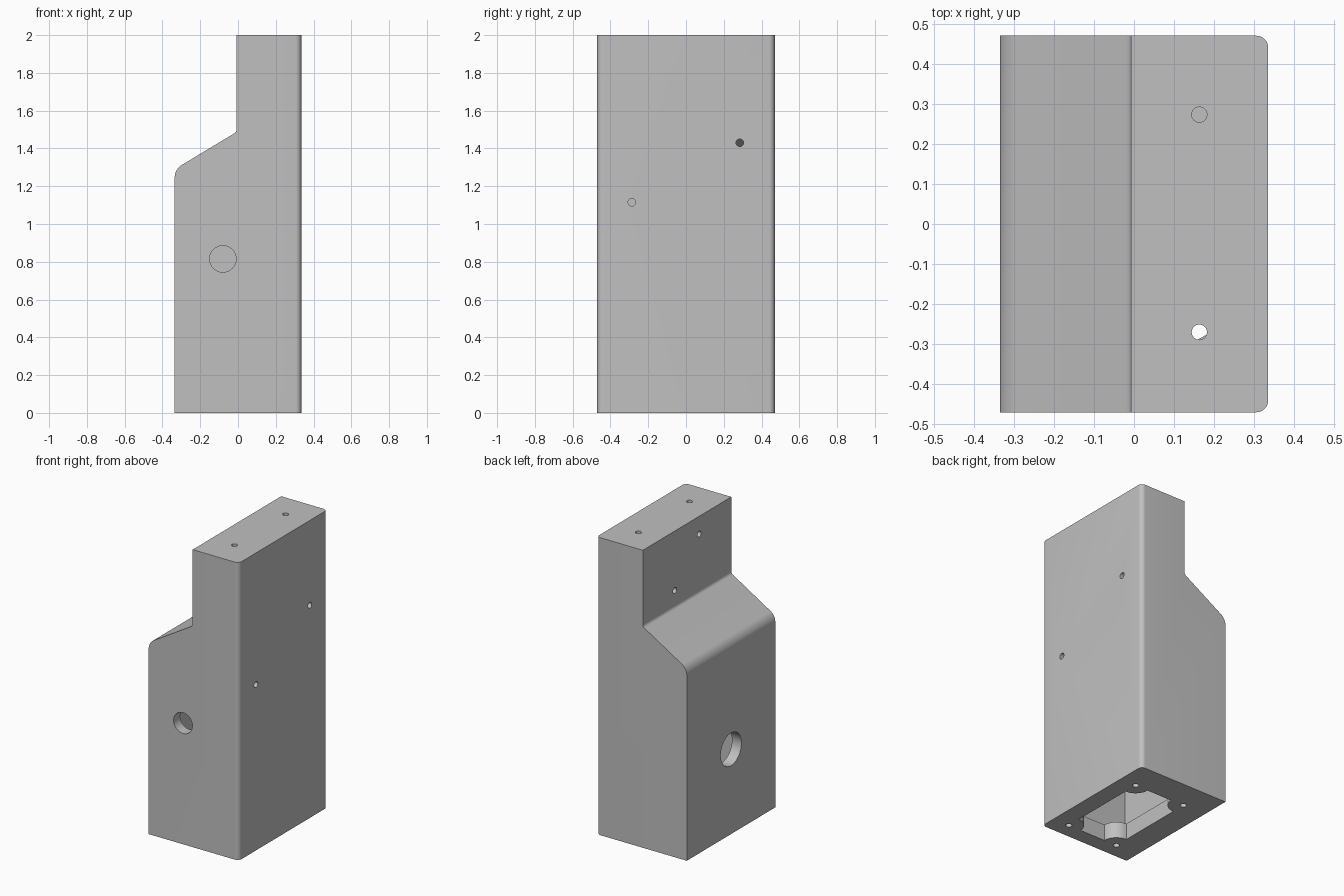
import bpy, bmesh, math
from mathutils import Matrix, Vector

if "Cube" in bpy.data.objects:
    bpy.data.objects.remove(bpy.data.objects["Cube"])

grey = bpy.data.materials.new("light_grey")
grey.diffuse_color = (0.53, 0.53, 0.53, 1)
grey.use_nodes = True
grey.node_tree.nodes["Principled BSDF"].inputs["Base Color"].default_value = grey.diffuse_color


def prism(name, points, axis, lo, hi):
    """Extrude a 2D outline along y (outline in x,z) or z (outline in x,y)."""
    bm = bmesh.new()
    place = (lambda a, b: (a, lo, b)) if axis == "y" else (lambda a, b: (a, b, lo))
    face = bm.faces.new([bm.verts.new(place(a, b)) for a, b in points])
    out = bmesh.ops.extrude_face_region(bm, geom=[face])
    step = Vector((0, hi - lo, 0)) if axis == "y" else Vector((0, 0, hi - lo))
    bmesh.ops.translate(bm, vec=step, verts=[v for v in out["geom"] if isinstance(v, bmesh.types.BMVert)])
    bmesh.ops.recalc_face_normals(bm, faces=bm.faces)
    return finish(name, bm)


def drill(name, start, end, radius, sides=32):
    """Cylinder cutter between two points."""
    a, b = Vector(start), Vector(end)
    rot = (b - a).to_track_quat("Z", "Y").to_matrix().to_4x4()
    bm = bmesh.new()
    bmesh.ops.create_cone(bm, cap_ends=True, segments=sides, radius1=radius, radius2=radius,
                          depth=(b - a).length, matrix=Matrix.Translation((a + b) / 2) @ rot)
    return finish(name, bm)


def finish(name, bm):
    me = bpy.data.meshes.new(name)
    bm.to_mesh(me)
    bm.free()
    ob = bpy.data.objects.new(name, me)
    me.materials.append(grey)
    bpy.context.collection.objects.link(ob)
    return ob


def round_edges(ob, test, radius, segments):
    """Bevel the edges whose two end points pass the test."""
    bm = bmesh.new()
    bm.from_mesh(ob.data)
    edges = [e for e in bm.edges if all(test(v.co) for v in e.verts)]
    bmesh.ops.bevel(bm, geom=edges, offset=radius, offset_type="OFFSET",
                    segments=segments, profile=0.5, affect="EDGES")
    bm.to_mesh(ob.data)
    bm.free()


# Outer housing: stepped profile with a sloped shoulder
W, D, T = 0.335, 0.47, 0.07
housing = prism("housing", [(-W, 0), (W, 0), (W, 2), (-0.008, 2), (-0.008, 1.487), (-W, 1.29)], "y", -D, D)
round_edges(housing, lambda c: c.x < -0.3 and 1.2 < c.z < 1.35, 0.04, 8)
round_edges(housing, lambda c: abs(c.x + 0.008) < 0.001 and 1.45 < c.z < 1.5, 0.012, 4)

# Rounded vertical edges on the right side
bm = bmesh.new()
bm.from_mesh(housing.data)
right = [e for e in bm.edges if all(v.co.x > W - 0.001 for v in e.verts)
         and abs(e.verts[0].co.z - e.verts[1].co.z) > 1]
bmesh.ops.bevel(bm, geom=right, offset=0.03, segments=8, profile=0.5, affect="EDGES")
bm.to_mesh(housing.data)
bm.free()

# Hollow interior above the floor plate
cutters = [prism("cavity", [(-W + T, 0.11), (W - T, 0.11), (W - T, 2 - T), (-0.008 + T, 2 - T),
                            (-0.008 + T, 1.45), (-W + T, 1.25)], "y", -D + T, D - T)]

# Floor opening: rectangle with round bites kept around the four screws
cx, cy, hx, hy, r = 0.024, -0.048, 0.19, 0.318, 0.095
outline = []
for sx, sy, start in ((1, 1, 270), (-1, 1, 360), (-1, -1, 90), (1, -1, 180)):
    for i in range(9):
        a = math.radians(start - 90 * i / 8)
        outline.append((cx + sx * hx + r * math.cos(a), cy + sy * hy + r * math.sin(a)))
cutters.append(prism("floor_opening", outline, "z", -0.05, 0.16))
for sx in (-1, 1):
    for sy in (-1, 1):
        x, y = cx + sx * hx, cy + sy * hy
        cutters.append(drill("floor_screw_hole", (x, y, -0.05), (x, y, 0.16), 0.02))

# Cable ports in the front and left walls
cutters.append(drill("front_port", (-0.08, -D - 0.05, 0.815), (-0.08, -D + T + 0.05, 0.815), 0.07, 48))
cutters.append(drill("left_port", (-W - 0.05, 0, 0.57), (-W + T + 0.05, 0, 0.57), 0.11, 48))

# Small mounting holes: top, right wall, upper left wall
for y in (-0.27, 0.273):
    cutters.append(drill("top_hole", (0.163, y, 1.88), (0.163, y, 2.05), 0.019))
for y, z in ((-0.287, 1.115), (0.285, 1.43)):
    cutters.append(drill("right_hole", (W - T - 0.05, y, z), (W + 0.05, y, z), 0.02))
for y, z in ((0.13, 1.6), (-0.13, 1.88)):
    cutters.append(drill("upper_left_hole", (-0.06, y, z), (0.1, y, z), 0.02))

# Cut everything out of the housing, then remove the cutters
bpy.context.view_layer.objects.active = housing
housing.select_set(True)
for c in cutters:
    c.hide_render = True
    mod = housing.modifiers.new(c.name, "BOOLEAN")
    mod.operation, mod.solver, mod.object = "DIFFERENCE", "EXACT", c
    bpy.ops.object.modifier_apply(modifier=mod.name)
    bpy.data.objects.remove(c)
bpy.ops.object.shade_smooth_by_angle(angle=math.radians(25))
